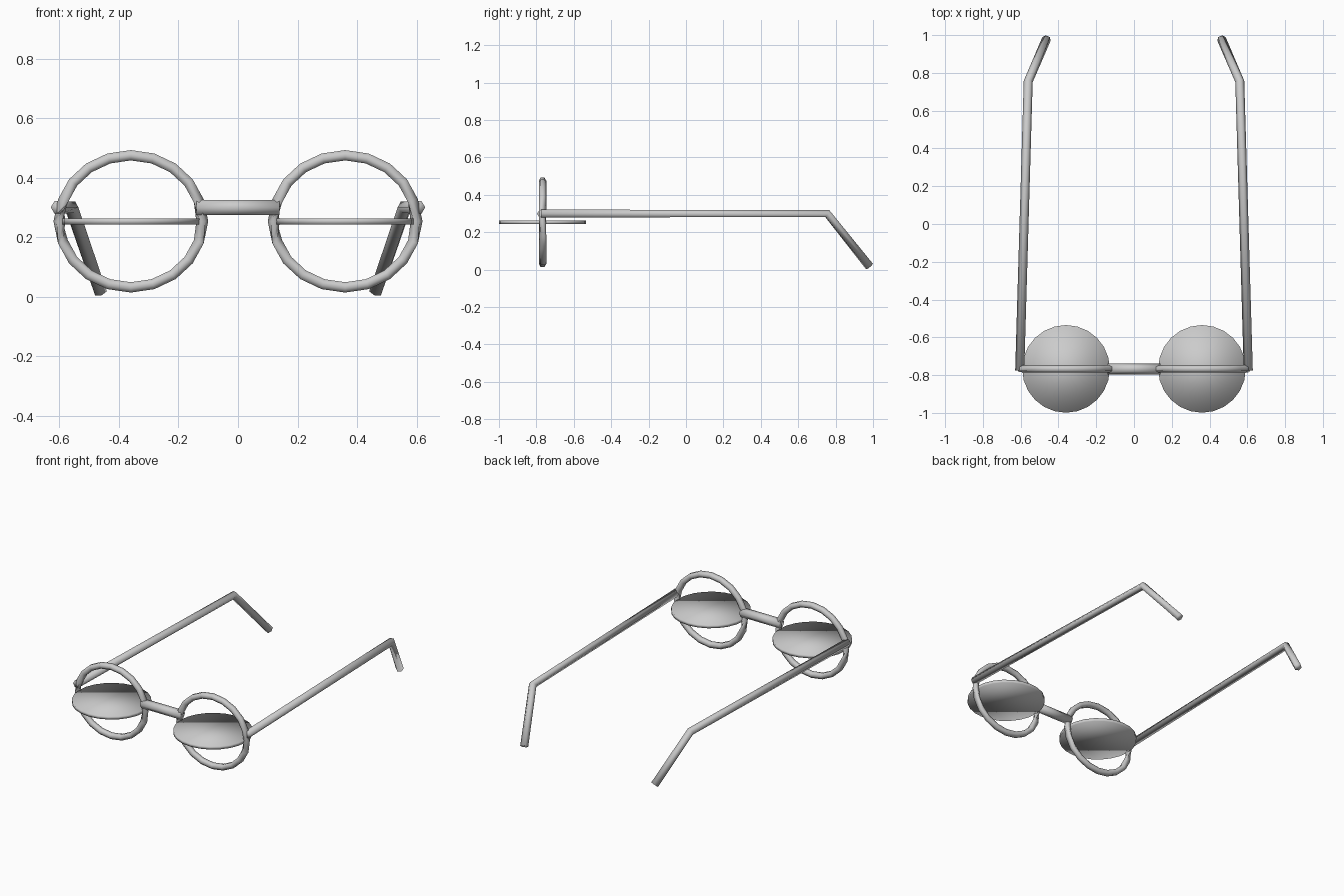
import bpy
import bmesh
import math
from mathutils import Vector

cube = bpy.data.objects.get("Cube")
if cube:
    bpy.data.objects.remove(cube)

grey = bpy.data.materials.new("light grey")
grey.use_nodes = True
colour = (0.6, 0.6, 0.6, 1)
grey.diffuse_color = colour
grey.node_tree.nodes["Principled BSDF"].inputs["Base Color"].default_value = colour

FRONT_Y, EYE_X, EYE_Z = -0.767, 0.36, 0.253


def finish(name, bm):
    bmesh.ops.recalc_face_normals(bm, faces=bm.faces)
    for face in bm.faces:
        face.smooth = True
    mesh = bpy.data.meshes.new(name)
    bm.to_mesh(mesh)
    bm.free()
    mesh.materials.append(grey)
    obj = bpy.data.objects.new(name, mesh)
    bpy.context.collection.objects.link(obj)
    return obj


def tube(name, path, radius, closed=False, sides=6):
    """Sweep a six-sided section along a path, keeping it level."""
    bm = bmesh.new()
    pts = [Vector(p) for p in path]
    n = len(pts)
    rings = []
    for i, p in enumerate(pts):
        after = pts[(i + 1) % n] if closed else pts[min(i + 1, n - 1)]
        before = pts[i - 1] if closed else pts[max(i - 1, 0)]
        if closed or 0 < i < n - 1:
            t = ((after - p).normalized() + (p - before).normalized()).normalized()
        else:
            t = (after - before).normalized()
        # Vertical stretches take a different reference axis
        ref = Vector((0, 1, 0)) if abs(t.z) > 0.99 else Vector((0, 0, 1))
        side = t.cross(ref).normalized()
        up = side.cross(t)
        ring = []
        for k in range(sides):
            a = math.tau * k / sides
            ring.append(bm.verts.new(p + radius * (side * math.cos(a) + up * math.sin(a))))
        rings.append(ring)
    for i in range(n if closed else n - 1):
        a, b = rings[i], rings[(i + 1) % n]
        for k in range(sides):
            j = (k + 1) % sides
            bm.faces.new((a[k], a[j], b[j], b[k]))
    if not closed:
        bm.faces.new(rings[0])
        bm.faces.new(rings[-1])
    return finish(name, bm)


for label, s in (("left", 1), ("right", -1)):
    # Rim around each eye
    rim = []
    for i in range(20):
        a = math.tau * i / 20
        rim.append((s * EYE_X + 0.24 * math.cos(a), FRONT_Y, EYE_Z + 0.222 * math.sin(a)))
    tube(label + "_rim", rim, 0.02, closed=True)

    # Lens disc lying flat across the rim
    bm = bmesh.new()
    bmesh.ops.create_cone(bm, cap_ends=True, segments=24, radius1=0.232,
                          radius2=0.232, depth=0.02)
    bmesh.ops.translate(bm, verts=bm.verts, vec=(s * EYE_X, FRONT_Y, EYE_Z))
    finish(label + "_lens", bm)

    # Temple arm with its bent ear tip
    tube(label + "_temple", [(s * 0.605, -0.775, 0.30), (s * 0.56, 0.755, 0.30),
                             (s * 0.463, 0.98, 0.018)], 0.024)

# Bridge over the nose
tube("bridge", [(-0.14, FRONT_Y, 0.299), (0.14, FRONT_Y, 0.299)], 0.029)
